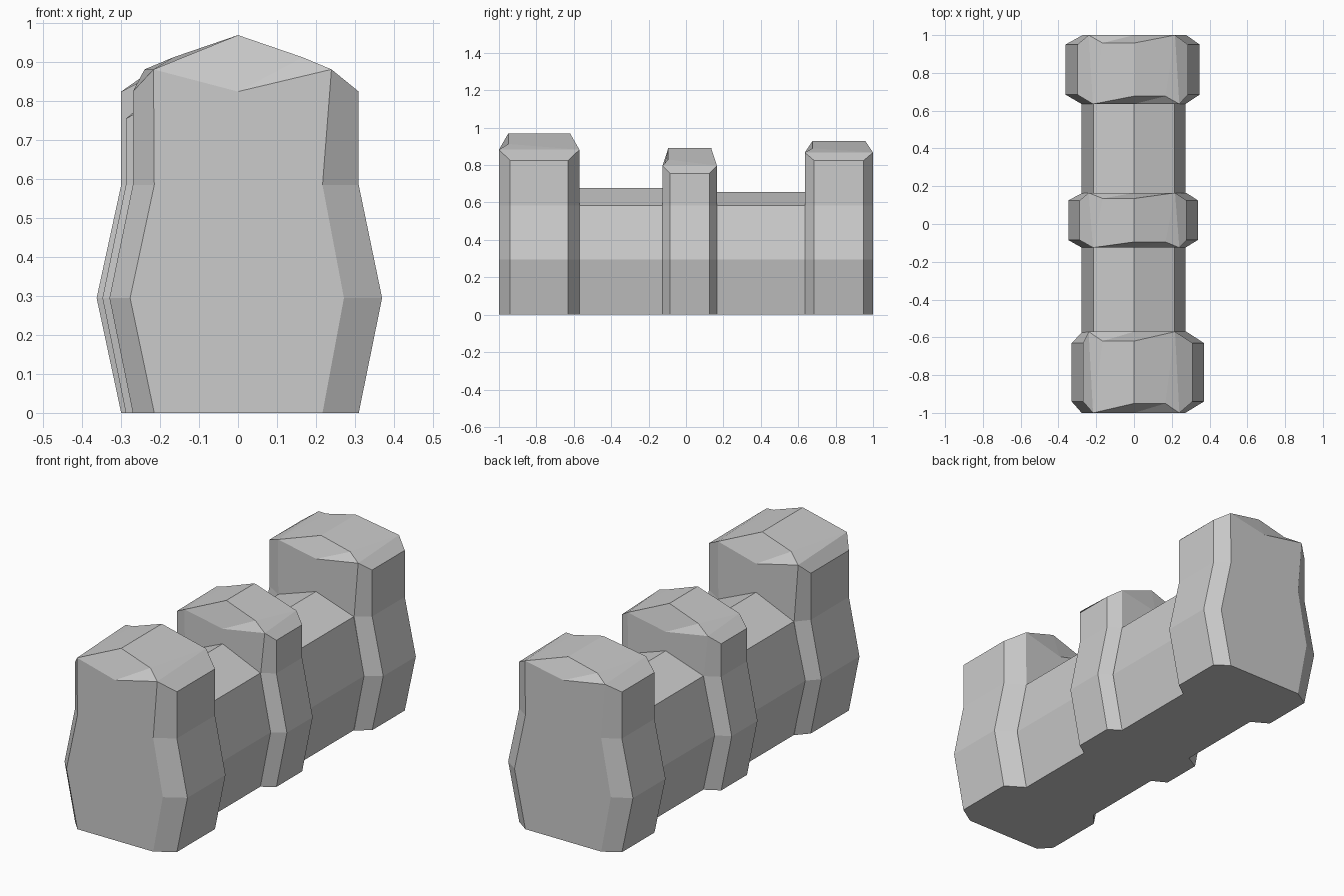
import bpy
import bmesh

if "Cube" in bpy.data.objects:
    bpy.data.objects.remove(bpy.data.objects["Cube"])

BELT, SHOULDER = 0.295, 0.585


def finish(name, bm):
    bmesh.ops.recalc_face_normals(bm, faces=bm.faces)
    mesh = bpy.data.meshes.new(name)
    bm.to_mesh(mesh)
    bm.free()
    bpy.context.collection.objects.link(bpy.data.objects.new(name, mesh))


def post(name, y0, y1, left, right, bulge, cut, ridge_in, side_z, corner_z, extra_z, ridge_z):
    """Bulging post with cut corners and a faceted, peaked cap."""
    bm = bmesh.new()

    def ring(xl, xr, fl, fr, zc, zs):
        # order: front left, front right, right side, back, left side
        pts = [(-fl, y0, zc), (fr, y0, zc), (xr, y0 + cut, zs), (xr, y1 - cut, zs),
               (fl, y1, zc), (-fr, y1, zc), (xl, y1 - cut, zs), (xl, y0 + cut, zs)]
        return [bm.verts.new(p) for p in pts]

    levels = [ring(left, right, 0.215, 0.217, 0, 0),
              ring(left - bulge, right + bulge, 0.277, 0.272, BELT, BELT),
              ring(left, right, 0.215, 0.217, SHOULDER, SHOULDER),
              ring(left, right, 0.217, 0.24, corner_z, side_z)]
    v_front = bm.verts.new((0, y0, side_z))
    v_back = bm.verts.new((0, y1, side_z))
    r_front = bm.verts.new((0, y0 + ridge_in, ridge_z))
    r_back = bm.verts.new((0, y1 - ridge_in, ridge_z))
    e_front = bm.verts.new((0.166, y0 + ridge_in, extra_z))
    e_back = bm.verts.new((-0.166, y1 - ridge_in, extra_z))

    # walls, with a shallow V cut into the top of both end faces
    bm.faces.new(levels[0][::-1])
    for k in range(3):
        a, b = levels[k], levels[k + 1]
        for i in range(8):
            j = (i + 1) % 8
            notch = {0: [v_front], 4: [v_back]}.get(i, []) if k == 2 else []
            bm.faces.new([a[i], a[j], b[j]] + notch + [b[i]])

    # cap: each half is the other turned by 180 degrees
    top = levels[3]
    halves = ((top, v_front, r_front, e_front, r_back),
              (top[4:] + top[:4], v_back, r_back, e_back, r_front))
    for t, v, r, e, r2 in halves:
        for f in ((t[0], v, r), (v, e, r), (v, t[1], e), (r, e, t[4], r2),
                  (e, t[1], t[4]), (t[1], t[2], t[3], t[4])):
            bm.faces.new(f)
    finish(name, bm)


def wall(name, y0, y1, ridge_z):
    """Wall span with a belted section and a gabled top."""
    profile = [(-0.215, 0), (0.215, 0), (0.273, BELT), (0.215, SHOULDER),
               (0, ridge_z), (-0.215, SHOULDER), (-0.277, BELT)]
    bm = bmesh.new()
    a, b = [[bm.verts.new((x, y, z)) for x, z in profile] for y in (y0, y1)]
    bm.faces.new(a)
    bm.faces.new(b[::-1])
    for i in range(len(a)):
        j = (i + 1) % len(a)
        bm.faces.new((a[i], b[i], b[j], a[j]))
    finish(name, bm)


# Three posts
post("front_post", -1.0, -0.57, -0.27, 0.31, 0.06, 0.06, 0.05, 0.825, 0.882, 0.913, 0.97)
post("middle_post", -0.125, 0.165, -0.288, 0.278, 0.06, 0.04, 0.03, 0.755, 0.797, 0.83, 0.89)
post("back_post", 0.635, 1.0, -0.30, 0.285, 0.063, 0.05, 0.042, 0.825, 0.867, 0.89, 0.93)

# Two wall spans between them
wall("front_wall", -0.59, -0.105, 0.678)
wall("back_wall", 0.145, 0.655, 0.657)
